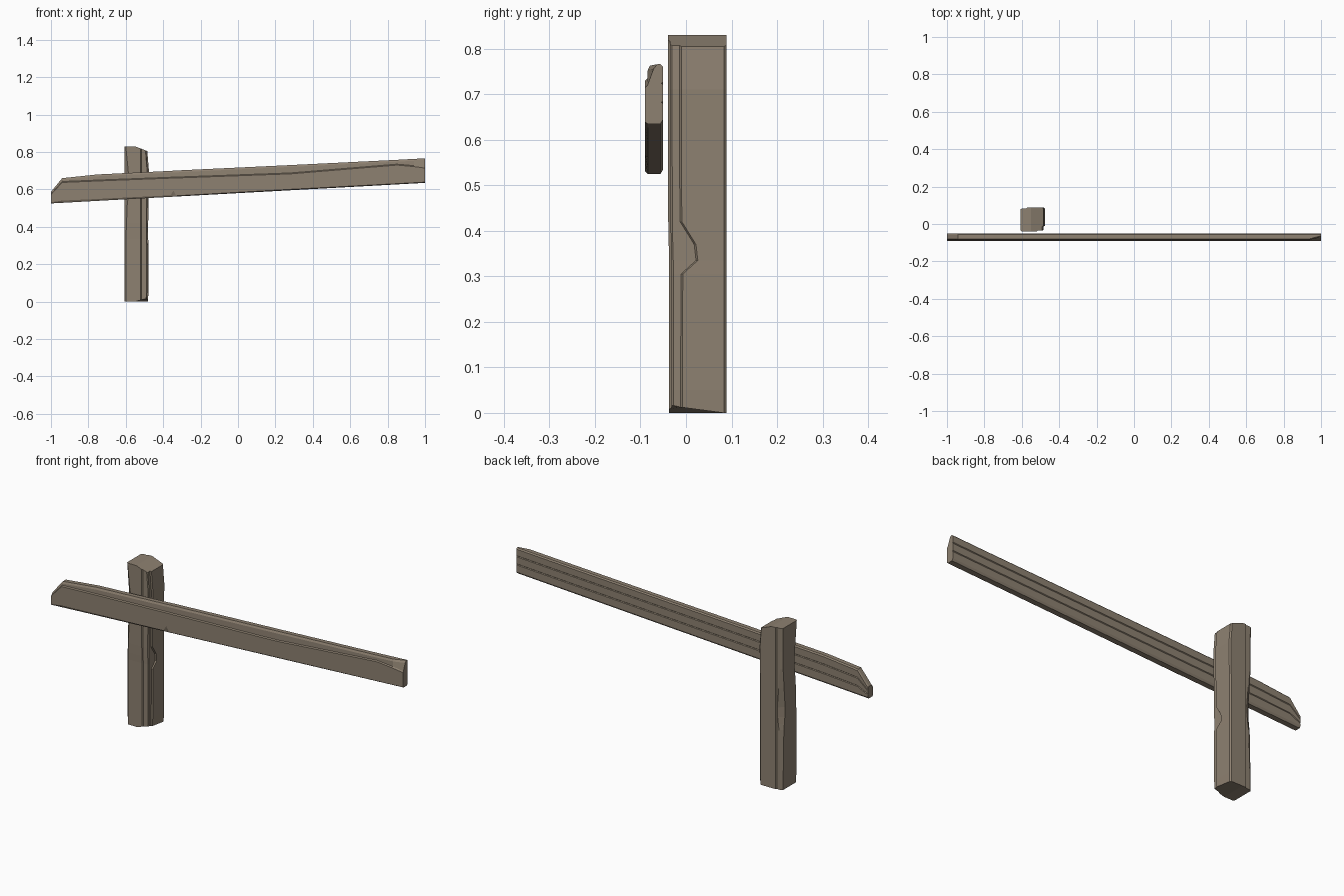
import bpy, bmesh

wood = bpy.data.materials.new("weathered_wood")
wood.diffuse_color = (0.27, 0.22, 0.165, 1)


def clamp(v):
    return max(0.0, min(1.0, v))


def loft(name, rings, split=None):
    """Skin equal-length rings; split = two ring indices creasing the end caps."""
    bm = bmesh.new()
    rows = [[bm.verts.new(p) for p in ring] for ring in rings]
    n = len(rows[0])
    for a, b in zip(rows, rows[1:]):
        for i in range(n):
            j = (i + 1) % n
            bm.faces.new((a[i], a[j], b[j], b[i]))
    for row in (rows[0], rows[-1]):
        if split:
            i, j = split
            bm.faces.new(row[i:j + 1])
            bm.faces.new(row[j:] + row[:i + 1])
        else:
            bm.faces.new(row)
    bmesh.ops.recalc_face_normals(bm, faces=bm.faces)
    mesh = bpy.data.meshes.new(name)
    bm.to_mesh(mesh)
    bm.free()
    mesh.materials.append(wood)
    obj = bpy.data.objects.new(name, mesh)
    bpy.context.collection.objects.link(obj)
    return obj


# Upright post: square section with worn corners and a split-off front right edge
# (z, right side x, front y, split edge y, front-left wear, back-left wear)
levels = [
    (0.00, -0.481, -0.037, -0.008, 0.008, 0.012),
    (0.05, -0.479, -0.037, -0.008, 0.007, 0.012),
    (0.305, -0.479, -0.037, -0.007, 0.007, 0.018),
    (0.335, -0.480, -0.037, 0.026, 0.007, 0.022),
    (0.37, -0.480, -0.038, 0.022, 0.008, 0.026),
    (0.42, -0.480, -0.039, -0.009, 0.010, 0.028),
    (0.52, -0.479, -0.039, -0.010, 0.014, 0.020),
    (0.62, -0.478, -0.040, -0.010, 0.026, 0.012),
    (0.71, -0.477, -0.040, -0.010, 0.018, 0.012),
    (0.83, -0.485, -0.040, -0.010, 0.006, 0.010),
]
xl, yb, xm = -0.606, 0.089, -0.55
rings = []
for k, (z, xr, yf, ys, fl, bl) in enumerate(levels):
    pts = [
        (xl, yf + fl), (xl + fl, yf), (xm, yf),
        (-0.520, yf), (-0.516, yf + 0.005), (xr - 0.010, yf + 0.005),
        (xr - 0.006, yf + 0.009), (xr - 0.006, ys - 0.004), (xr, ys),
        (xr, yb - 0.006), (xr - 0.006, yb), (xm, yb),
        (xl + 0.035, yb), (xl + 0.031, yb - 0.005),
        (xl + bl, yb - 0.005), (xl, yb - bl),
    ]
    ring = []
    for x, y in pts:
        slope = clamp((x - xm) / 0.065)
        h = z
        if k == len(levels) - 1:          # sloping sawn top
            h = z - 0.025 * slope
        elif k == 0:                      # chipped foot
            h = 0.02 * slope * clamp((0.04 - y) / 0.08)
        ring.append((x, y, h))
    rings.append(ring)
loft("post", rings, split=(2, 11))

# Rail: long tilted plank, with a peeled strip on the front and cracks on the back
# (x, top z, front strip z, front lower edge wear, corner chip depth)
stations = [
    (-1.00, 0.587, 0.572, 0.006, 0.0),
    (-0.94, 0.660, 0.637, 0.012, 0.0),
    (-0.75, 0.680, 0.645, 0.010, 0.0),
    (-0.36, 0.699, 0.660, 0.008, 0.0),
    (-0.345, 0.700, 0.661, 0.032, 0.0),
    (-0.33, 0.701, 0.661, 0.004, 0.0),
    (0.28, 0.730, 0.683, 0.005, 0.0),
    (0.85, 0.758, 0.730, 0.004, 0.0),
    (0.94, 0.763, 0.722, 0.004, 0.0),
    (1.00, 0.766, 0.714, 0.004, 0.016),
]
rings = []
for x, t, s, wear, chip in stations:
    b = 0.525 + 0.055 * (x + 1)
    ring = [
        (-0.084, b), (-0.090, b + wear), (-0.090, s),
        (-0.085, s + 0.005), (-0.084 + chip * 0.8, t - 0.010),
        (-0.079 + chip, t), (-0.056, t), (-0.050, t - 0.006),
    ]
    for f in (0.68, 0.36):                # long cracks
        m = b + (t - b) * f
        ring += [(-0.050, m + 0.003), (-0.054, m), (-0.050, m - 0.003)]
    ring += [(-0.050, b + 0.010), (-0.056, b)]
    rings.append([(x, y, z) for y, z in ring])
loft("rail", rings)
